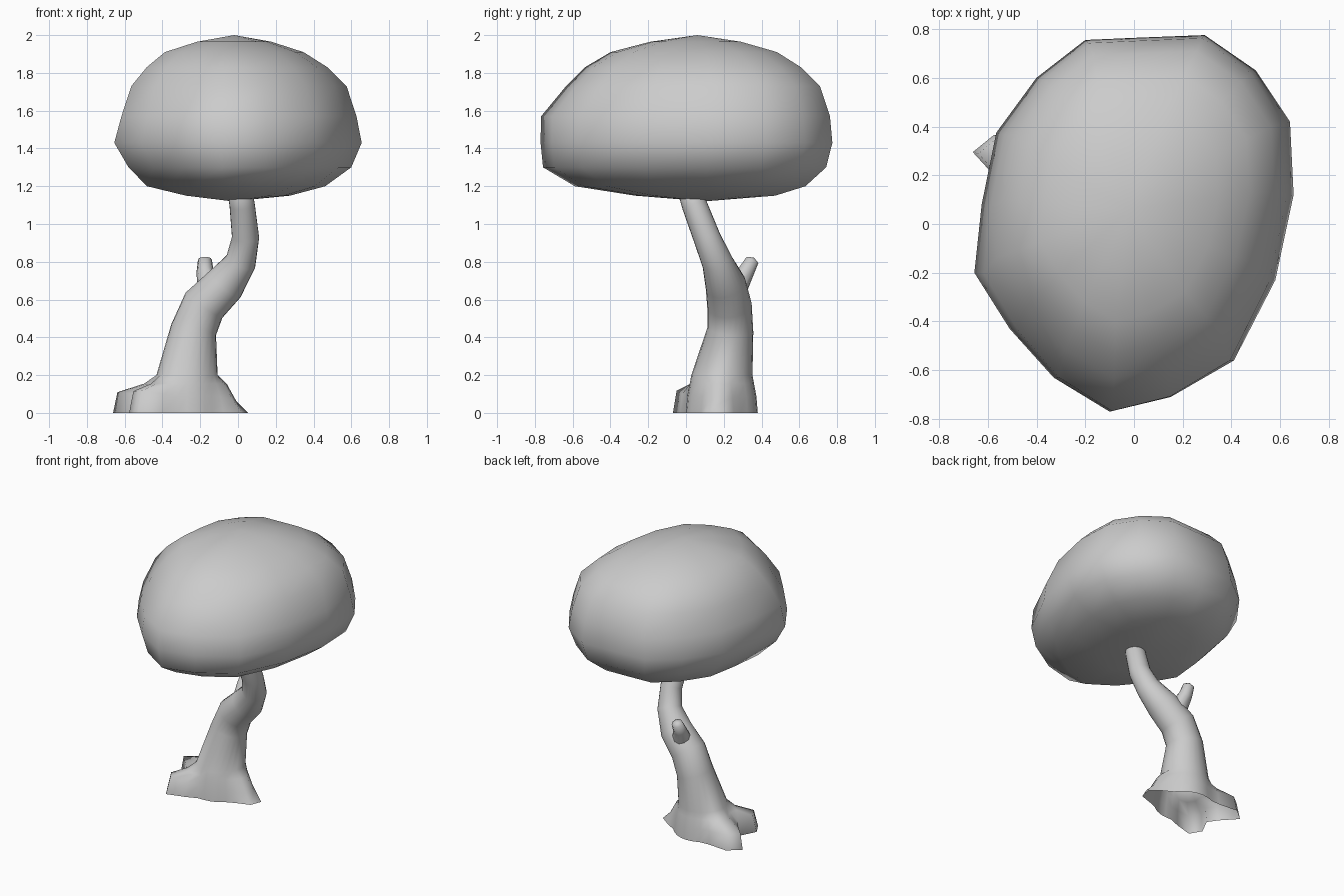
import bpy, bmesh, math
from mathutils import Vector

cube = bpy.data.objects.get("Cube")
if cube:
    bpy.data.objects.remove(cube, do_unlink=True)

grey = bpy.data.materials.new("plain grey")
grey.use_nodes = True
tone = (0.6, 0.6, 0.6, 1)
grey.diffuse_color = tone
grey.node_tree.nodes["Principled BSDF"].inputs["Base Color"].default_value = tone


def loft(name, rings, start=None, end=None):
    """Bridge equal-length rings of points, closing the ends with optional tips."""
    bm = bmesh.new()
    loops = [[bm.verts.new(p) for p in ring] for ring in rings]
    n = len(loops[0])
    for a, b in zip(loops, loops[1:]):
        for i in range(n):
            j = (i + 1) % n
            bm.faces.new((a[i], a[j], b[j], b[i]))
    for tip, loop in ((start, loops[0]), (end, loops[-1])):
        if tip:
            v = bm.verts.new(tip)
            for i in range(n):
                bm.faces.new((loop[i], loop[(i + 1) % n], v))
    bmesh.ops.recalc_face_normals(bm, faces=bm.faces)
    mesh = bpy.data.meshes.new(name)
    bm.to_mesh(mesh)
    bm.free()
    mesh.materials.append(grey)
    mesh.shade_smooth()
    obj = bpy.data.objects.new(name, mesh)
    bpy.context.collection.objects.link(obj)
    return obj


def tube_rings(path, sides):
    """Round rings set square to a path of (x, y, z, radius)."""
    pts = [Vector(p[:3]) for p in path]
    rings = []
    for k, p in enumerate(pts):
        along = pts[min(k + 1, len(pts) - 1)] - pts[max(k - 1, 0)]
        if k == 0:
            along = Vector((0, 0, 1))
        turn = Vector((0, 0, 1)).rotation_difference(along)
        r = path[k][3]
        rings.append([p + turn @ Vector((r * math.cos(t), r * math.sin(t), 0))
                      for t in (math.tau * i / sides for i in range(sides))])
    return rings


# Trunk with three spreading roots: (direction, reach, shoulder height, shoulder scale)
SIDES = 24
base = Vector((-0.27, 0.19, 0))
roots = [(Vector((-0.66, 0.32, 0)), 0.11, 0.94),
         (Vector((-0.57, -0.05, 0)), 0.12, 0.92),
         (Vector((0.06, 0.16, 0)), 0.06, 0.8)]


def root_ring(level):
    ring = []
    for i in range(SIDES):
        t = math.tau * i / SIDES
        d = Vector((math.cos(t), math.sin(t), 0))
        radius, height = 0.19, 0.09
        scale = 0.96
        for tip, h, s in roots:
            arm = tip - base
            w = math.exp(-(d.angle(arm) / 0.36) ** 2)
            radius += (arm.length - 0.19) * w
            height += (h - height) * w
            scale += (s - scale) * w
        if level == 1:
            radius *= scale
        elif level == 2:
            radius = 0.17 + (radius - 0.19) * 0.3
            height = 0.155
        ring.append(base + d * radius + Vector((0, 0, height if level else 0)))
    return ring


stem = [(-0.27, 0.19, 0.2, 0.162), (-0.235, 0.235, 0.44, 0.122),
        (-0.18, 0.23, 0.57, 0.118), (-0.07, 0.21, 0.68, 0.108),
        (0.015, 0.165, 0.8, 0.082), (0.04, 0.11, 0.93, 0.072),
        (0.022, 0.045, 1.1, 0.067), (0.0, 0.0, 1.24, 0.062)]
loft("trunk", [root_ring(k) for k in range(3)] + tube_rings(stem, SIDES),
     end=(-0.005, -0.01, 1.25))

# Short broken branch
twig = [(-0.13, 0.23, 0.58, 0.08), (-0.155, 0.27, 0.67, 0.062),
        (-0.175, 0.32, 0.75, 0.045), (-0.175, 0.352, 0.81, 0.037)]
loft("branch_stub", tube_rings(twig, 10), end=(-0.175, 0.36, 0.822))

# Canopy: one egg-shaped outline, scaled and shifted by height
outline = [(-.1, -.77), (.15, -.71), (.41, -.56), (.58, -.23), (.655, .12), (.64, .42),
           (.5, .63), (.29, .775), (.03, .765), (-.2, .755), (-.4, .6), (-.565, .375),
           (-.625, .08), (-.655, -.2), (-.51, -.43), (-.33, -.63)]
# height, x scale, y scale, x shift, y shift
layers = [(1.15, .42, .48, 0, .1), (1.2, .72, .79, -.01, .02), (1.3, .9, .97, .01, -.01),
          (1.43, 1, 1, 0, 0), (1.57, .95, .99, .005, -.005), (1.73, .87, .87, .005, .035),
          (1.83, .73, .74, -.005, .035), (1.91, .56, .57, -.02, .04), (1.965, .3, .31, -.02, .05)]
loft("canopy", [[(x * sx + dx, y * sy + dy, z) for x, y in outline]
                for z, sx, sy, dx, dy in layers],
     start=(-0.03, 0.1, 1.12), end=(-0.02, 0.06, 2.0))
